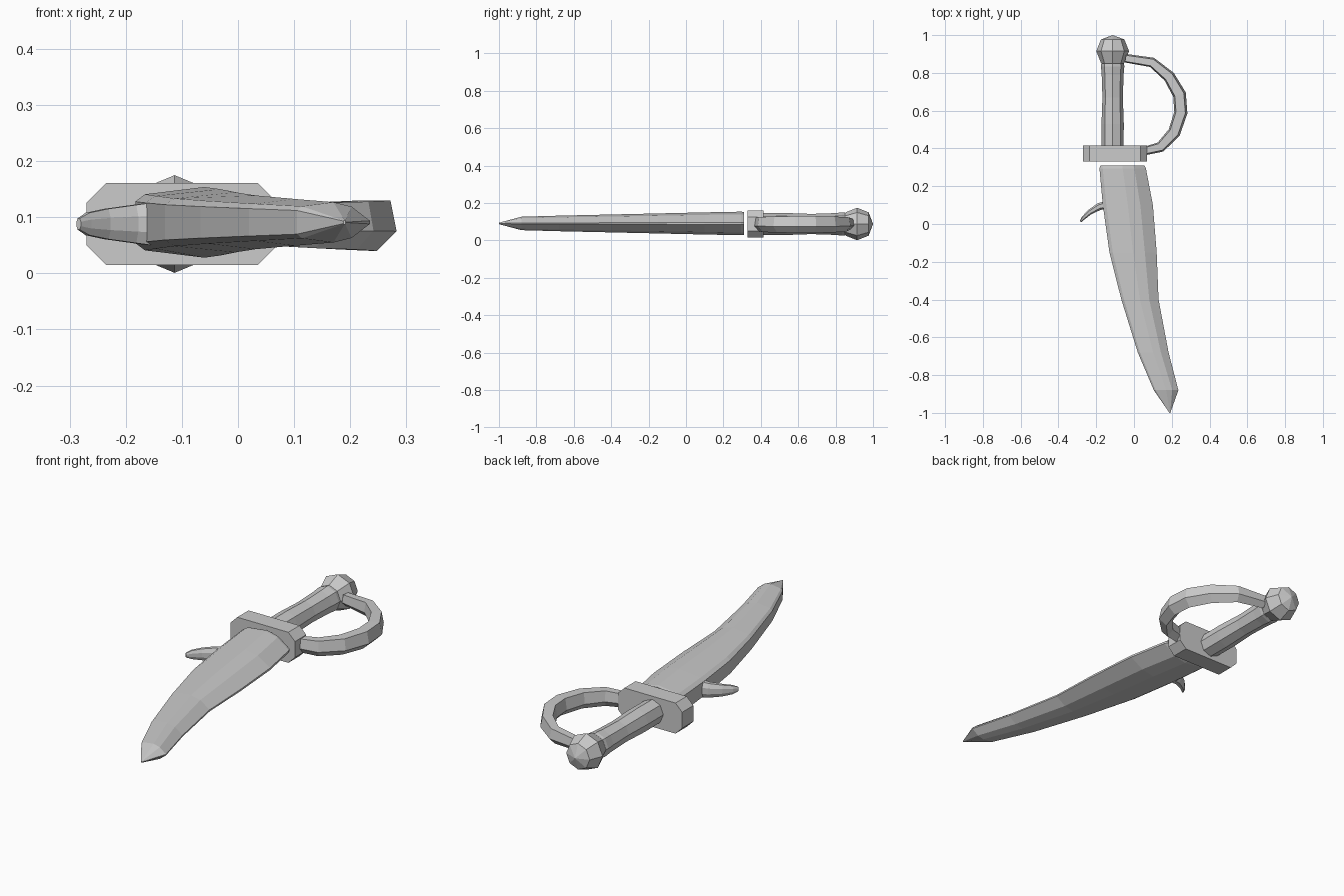
import bpy
import bmesh
from math import sin, cos, tau
from mathutils import Vector

cube = bpy.data.objects.get("Cube")
if cube:
    bpy.data.objects.remove(cube)

MID = 0.088        # height of the symmetry plane
GRIP_X = -0.113    # axis of the grip and pommel

steel = bpy.data.materials.new("plain grey")
steel.use_nodes = True
GREY = (0.6, 0.6, 0.6, 1)
steel.diffuse_color = GREY
steel.node_tree.nodes["Principled BSDF"].inputs["Base Color"].default_value = GREY


def loft(name, rings):
    """Skin equal-sized rings of points and cap both ends."""
    bm = bmesh.new()
    rows = [[bm.verts.new(p) for p in ring] for ring in rings]
    n = len(rows[0])
    for a, b in zip(rows, rows[1:]):
        for i in range(n):
            j = (i + 1) % n
            bm.faces.new((a[i], a[j], b[j], b[i]))
    bm.faces.new(rows[0])
    bm.faces.new(rows[-1][::-1])
    bmesh.ops.remove_doubles(bm, verts=bm.verts[:], dist=0.0005)
    bmesh.ops.recalc_face_normals(bm, faces=bm.faces[:])
    mesh = bpy.data.meshes.new(name)
    bm.to_mesh(mesh)
    bm.free()
    mesh.materials.append(steel)
    obj = bpy.data.objects.new(name, mesh)
    bpy.context.collection.objects.link(obj)
    return obj


def turned(name, profile):
    """Eight-sided solid around the grip axis from (y, radius) pairs."""
    loft(name, [[(GRIP_X + r * sin(tau * i / 8), y, MID + r * cos(tau * i / 8))
                 for i in range(8)] for y, r in profile])


def sweep(name, path, section, scales):
    """Carry a (sideways, up) section along a flat path."""
    pts = [Vector((x, y, MID)) for x, y in path]
    rings = []
    for i, p in enumerate(pts):
        along = (pts[min(i + 1, len(pts) - 1)] - pts[max(i - 1, 0)]).normalized()
        side = Vector((-along.y, along.x, 0))
        sw, sh = scales[i]
        rings.append([p + side * (u * sw) + Vector((0, 0, v * sh))
                      for u, v in section])
    loft(name, rings)


# Blade: (y, spine x, edge x, thickness)
stations = [
    (0.31, -0.178, 0.055, 0.97), (0.295, -0.183, 0.063, 1.0),
    (0.1, -0.165, 0.1, 0.94), (-0.15, -0.13, 0.12, 0.85),
    (-0.4, -0.067, 0.13, 0.76), (-0.68, 0.02, 0.183, 0.66),
    (-0.88, 0.105, 0.235, 0.57), (-1.0, 0.188, 0.192, 0.06),
]
half = [(0, 0.037), (0.07, 0.05), (0.5, 0.063), (0.75, 0.049), (1, 0.005)]
outline = half + [(f, -h) for f, h in reversed(half)]
loft("blade", [[(a + (b - a) * f, y, MID + 0.003 + h * t) for f, h in outline]
               for y, a, b, t in stations])

# Cross guard with chamfered corners
CX, W, H, C = -0.1, 0.17, 0.073, 0.035
corners = [(W, H - C), (W - C, H), (C - W, H), (-W, H - C),
           (-W, C - H), (C - W, -H), (W - C, -H), (W, C - H)]
loft("cross_guard", [[(CX + x, y, MID + z) for x, z in corners]
                     for y in (0.33, 0.415)])

# Grip and pommel
turned("grip", [(0.41, 0.058), (0.53, 0.059), (0.67, 0.054),
                (0.79, 0.058), (0.835, 0.062), (0.85, 0.06)])
turned("pommel", [(0.845, 0.05), (0.853, 0.062), (0.915, 0.087),
                  (0.977, 0.062), (1.0, 0.0)])

# Knuckle guard
bow = [(-0.045, 0.877), (0.095, 0.855), (0.185, 0.78), (0.24, 0.685),
       (0.247, 0.59), (0.212, 0.485), (0.14, 0.408), (0.06, 0.388)]
bow_section = [(0.025, 0.042), (0.036, -0.013), (0.0, -0.048),
               (-0.034, -0.013), (-0.025, 0.042)]
sweep("knuckle_guard", bow, bow_section,
      [(0.65, 0.65), (0.75, 0.85), (0.9, 0.95), (1, 1),
       (1, 1), (0.95, 0.95), (0.8, 0.9), (0.65, 0.8)])

# Hooked spur on the blade spine
hexagon = [(1, 0.4), (0.5, 1), (-0.5, 1), (-1, 0.4),
           (-1, -0.4), (-0.5, -1), (0.5, -1), (1, -0.4)]
sweep("spine_spur", [(-0.14, 0.102), (-0.185, 0.092), (-0.235, 0.062),
                     (-0.268, 0.032), (-0.284, 0.012)],
      hexagon, [(0.022, 0.04), (0.019, 0.034), (0.014, 0.027),
                (0.01, 0.02), (0.005, 0.01)])
